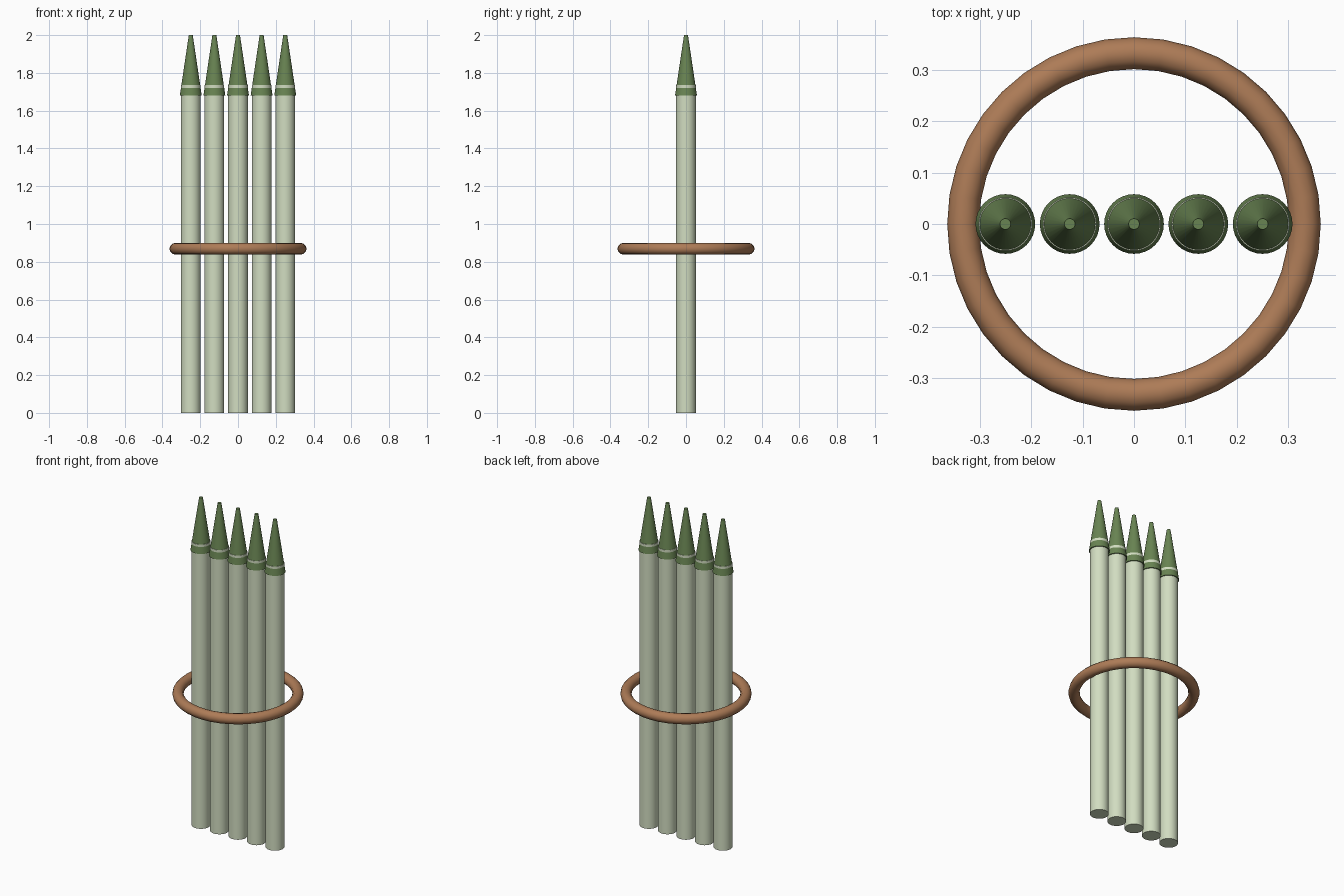
import bpy, math

if "Cube" in bpy.data.objects:
    bpy.data.objects.remove(bpy.data.objects["Cube"])

def material(name, rgb):
    m = bpy.data.materials.new(name)
    m.diffuse_color = (*rgb, 1)
    m.use_nodes = True
    m.node_tree.nodes["Principled BSDF"].inputs["Base Color"].default_value = m.diffuse_color
    return m

PALE = material("pale green", (0.64, 0.72, 0.53))
GREEN = material("leaf green", (0.14, 0.23, 0.085))
BROWN = material("binding brown", (0.42, 0.20, 0.095))

def finish(name, mat, angle=40):
    ob = bpy.context.object
    ob.name = name
    ob.data.materials.append(mat)
    bpy.ops.object.shade_smooth_by_angle(angle=math.radians(angle))
    return ob

STALK_TOP, TIP_BASE, TOP = 1.735, 1.68, 2.0

# Row of five stalks, each with a pointed tip; the stalk rim pokes through as a thin band
for i in range(5):
    x = (i - 2) * 0.125
    bpy.ops.mesh.primitive_cylinder_add(vertices=32, radius=0.052, depth=STALK_TOP,
                                        location=(x, 0, STALK_TOP / 2))
    finish(f"stalk_{i + 1}", PALE)
    bpy.ops.mesh.primitive_cone_add(vertices=32, radius1=0.058, radius2=0.0105,
                                    depth=TOP - TIP_BASE,
                                    location=(x, 0, (TOP + TIP_BASE) / 2))
    finish(f"tip_{i + 1}", GREEN)

# Binding ring around the bundle
bpy.ops.mesh.primitive_torus_add(major_segments=40, minor_segments=12, major_radius=0.332,
                                 minor_radius=0.031, location=(0, 0, 0.869))
finish("binding_ring", BROWN)
